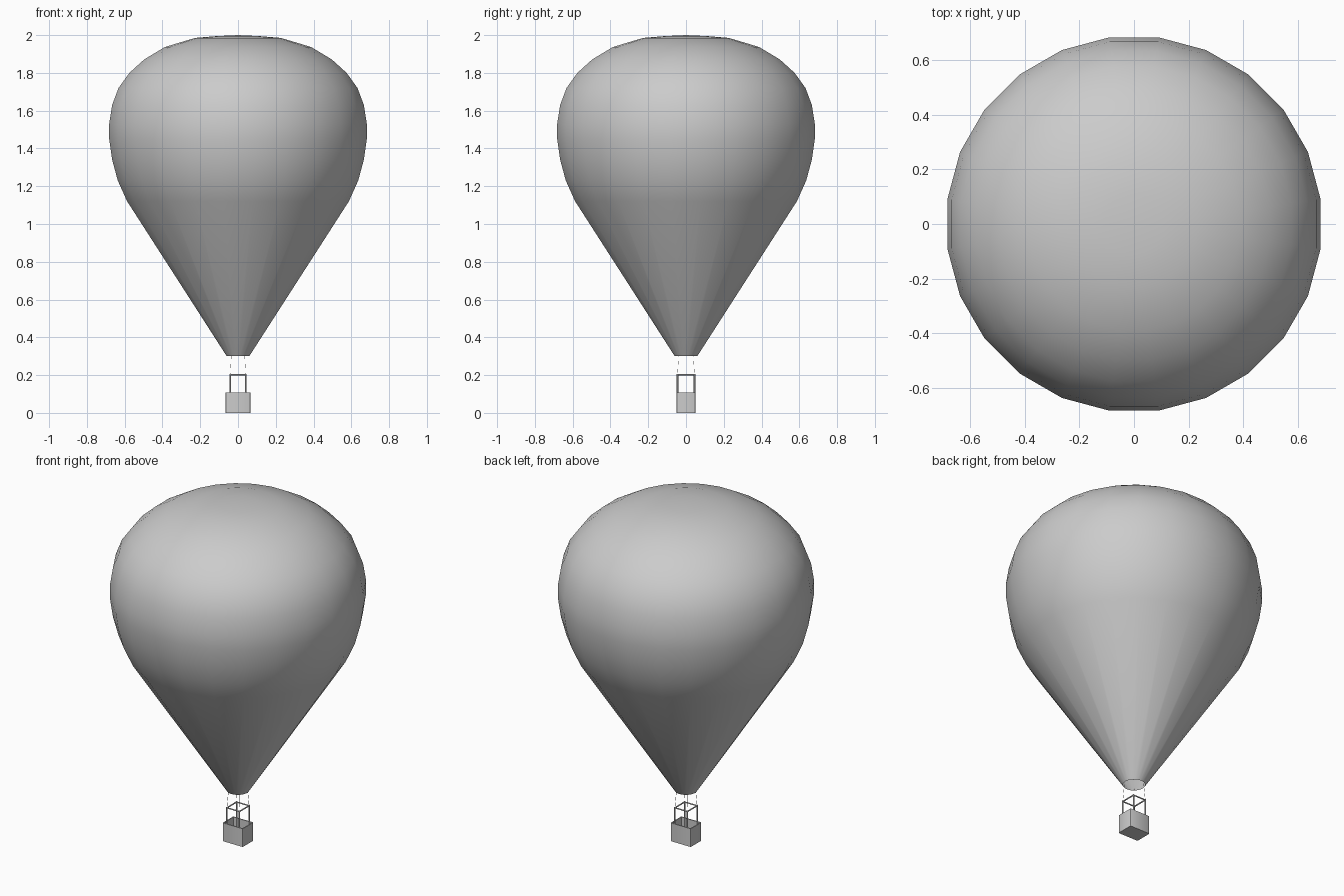
import bpy, bmesh, math
from mathutils import Vector

cube = bpy.data.objects.get("Cube")
if cube:
    bpy.data.objects.remove(cube)

SIDES = 24


def material(name, value):
    mat = bpy.data.materials.new(name)
    mat.use_nodes = True
    colour = (value, value, value, 1)
    mat.diffuse_color = colour
    mat.node_tree.nodes["Principled BSDF"].inputs["Base Color"].default_value = colour
    return mat


grey = material("plain grey", 0.6)


def make_object(name, bm, smooth=None):
    bmesh.ops.recalc_face_normals(bm, faces=bm.faces)
    mesh = bpy.data.meshes.new(name)
    bm.to_mesh(mesh)
    bm.free()
    obj = bpy.data.objects.new(name, mesh)
    bpy.context.collection.objects.link(obj)
    mesh.materials.append(grey)
    if smooth:
        bpy.ops.object.select_all(action="DESELECT")
        obj.select_set(True)
        bpy.context.view_layer.objects.active = obj
        bpy.ops.object.shade_smooth_by_angle(angle=math.radians(smooth))
    return obj


def add_rod(bm, start, end, radius, sides=6):
    start, end = Vector(start), Vector(end)
    axis = end - start
    turn = axis.to_track_quat("Z", "Y").to_matrix().to_4x4()
    turn.translation = (start + end) / 2
    bmesh.ops.create_cone(bm, cap_ends=True, segments=sides, radius1=radius,
                          radius2=radius, depth=axis.length, matrix=turn)


# Envelope: a straight cone below a rounded crown, open at the mouth
profile = [(0.06, 0.30), (0.592, 1.12), (0.642, 1.23), (0.672, 1.34),
           (0.688, 1.45), (0.688, 1.53), (0.672, 1.63), (0.638, 1.72),
           (0.58, 1.80), (0.50, 1.872), (0.39, 1.937), (0.23, 1.985),
           (0.11, 1.995)]
bm = bmesh.new()
rings = []
for radius, z in profile:
    angles = [math.tau * (i + 0.5) / SIDES for i in range(SIDES)]
    rings.append([bm.verts.new((radius * math.cos(a), radius * math.sin(a), z))
                  for a in angles])
for low, high in zip(rings, rings[1:]):
    for i in range(SIDES):
        j = (i + 1) % SIDES
        bm.faces.new((low[i], low[j], high[j], high[i]))
crown = bm.verts.new((0, 0, 2))
for i in range(SIDES):
    bm.faces.new((rings[-1][i], rings[-1][(i + 1) % SIDES], crown))
make_object("envelope", bm, smooth=60)

# Basket: a box with softened corners and a hollow inside
bm = bmesh.new()
bmesh.ops.create_cube(bm, size=1)
bmesh.ops.scale(bm, vec=(0.132, 0.1, 0.108), verts=bm.verts)
bmesh.ops.translate(bm, vec=(0, 0, 0.054), verts=bm.verts)
uprights = [e for e in bm.edges if abs(e.verts[0].co.z - e.verts[1].co.z) > 0.05]
bmesh.ops.bevel(bm, geom=uprights, offset=0.006, segments=2, affect="EDGES", profile=0.5)
bm.normal_update()
top = max(bm.faces, key=lambda f: f.calc_center_median().z)
bmesh.ops.inset_region(bm, faces=[top], thickness=0.006)
floor = bmesh.ops.extrude_face_region(bm, geom=[top])
bmesh.ops.delete(bm, geom=[top], context="FACES_ONLY")
bmesh.ops.translate(bm, vec=(0, 0, -0.095),
                    verts=[v for v in floor["geom"] if isinstance(v, bmesh.types.BMVert)])
make_object("basket", bm, smooth=40)

# Burner frame: four posts joined by a rectangle at the top
corners = [(-0.041, -0.045), (0.041, -0.045), (0.041, 0.045), (-0.041, 0.045)]
frame_top = 0.202
bm = bmesh.new()
for i, (x, y) in enumerate(corners):
    nx, ny = corners[(i + 1) % 4]
    add_rod(bm, (x, y, 0.02), (x, y, frame_top + 0.004), 0.004)
    add_rod(bm, (x, y, frame_top), (nx, ny, frame_top), 0.004)
make_object("burner_frame", bm, smooth=70)

# Suspension ropes: from the frame corners up to the mouth
bm = bmesh.new()
for x, y in corners:
    rim = Vector((x, y, 0)).normalized() * 0.058
    add_rod(bm, (x, y, frame_top), (rim.x * 0.9, rim.y * 0.9, 0.305), 0.0008, 4)
make_object("suspension_ropes", bm)
